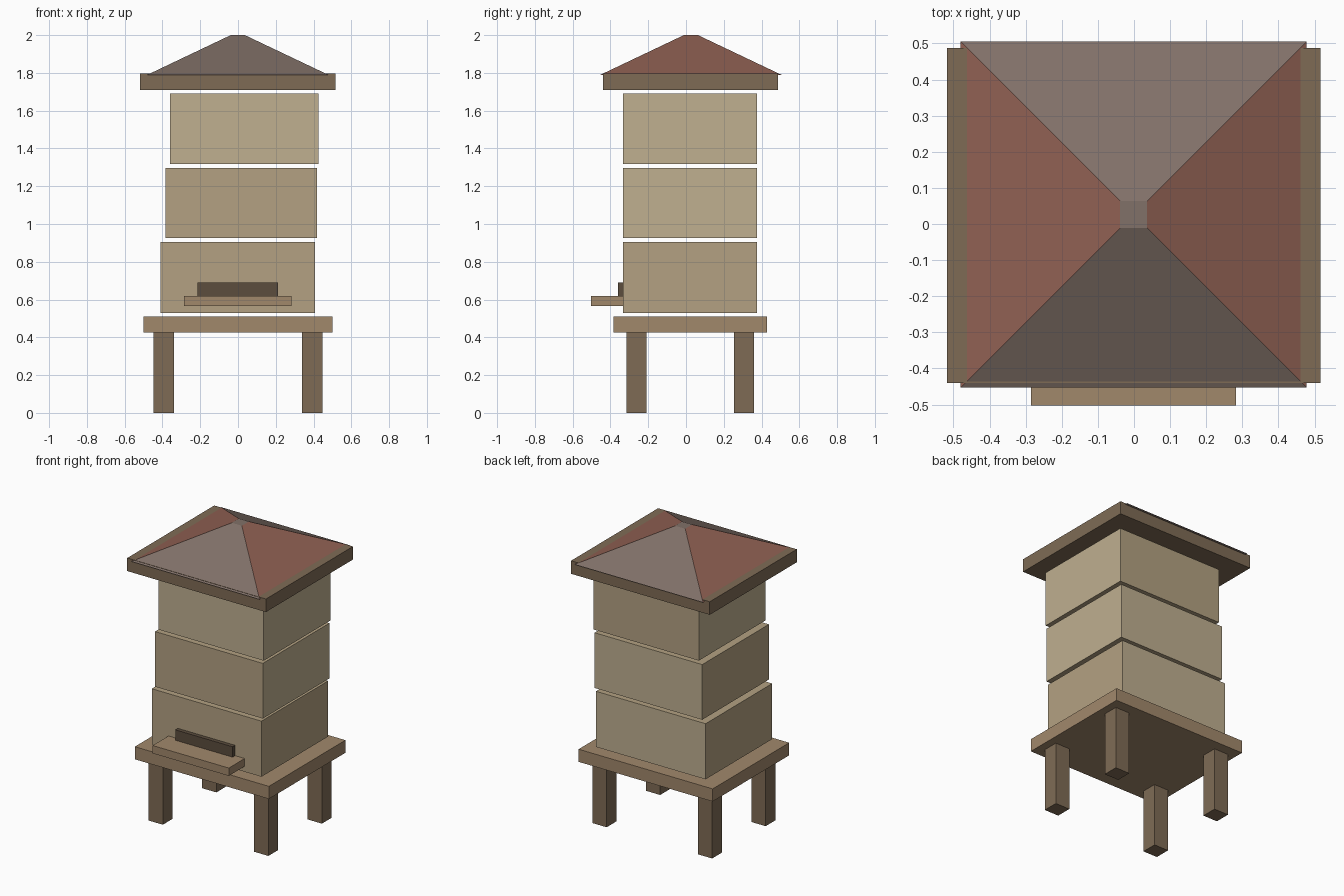
import bpy, bmesh

if "Cube" in bpy.data.objects:
    bpy.data.objects.remove(bpy.data.objects["Cube"])


def material(name, rgb):
    m = bpy.data.materials.new(name)
    m.diffuse_color = [(c / 255) ** 2.2 for c in rgb] + [1]
    m.use_nodes = True
    m.node_tree.nodes["Principled BSDF"].inputs["Base Color"].default_value = m.diffuse_color
    return m


tan = material("tan_wood", (178, 160, 129))
pale = material("pale_wood", (190, 174, 143))
plank = material("plank_wood", (160, 135, 107))
brown = material("brown_wood", (126, 107, 86))
dark = material("dark_wood", (92, 78, 64))
slate = material("grey_roof", (128, 112, 104))
red = material("red_roof", (145, 98, 85))


def block(name, x, y, z, mats, taper=None, sides=""):
    """Box from (min, max) ranges; taper shrinks the top about its centre.
    sides names the faces (front, right, back, left) using the second material."""
    bm = bmesh.new()
    bmesh.ops.create_cube(bm, size=1)
    cx, cy = sum(x) / 2, sum(y) / 2
    for v in bm.verts:
        k = taper if taper is not None and v.co.z > 0 else 1
        v.co = (cx + v.co.x * (x[1] - x[0]) * k,
                cy + v.co.y * (y[1] - y[0]) * k,
                z[1] if v.co.z > 0 else z[0])
    bm.normal_update()
    for f in bm.faces:
        n = f.normal
        if abs(n.z) < 0.95:
            if abs(n.x) > abs(n.y):
                side = "R" if n.x > 0 else "L"
            else:
                side = "B" if n.y > 0 else "F"
            f.material_index = int(side in sides)
    me = bpy.data.meshes.new(name)
    bm.to_mesh(me)
    bm.free()
    for m in mats:
        me.materials.append(m)
    ob = bpy.data.objects.new(name, me)
    bpy.context.collection.objects.link(ob)
    return ob


# Stand: four legs and a deck
for side, x in (("left", (-0.447, -0.34)), ("right", (0.34, 0.447))):
    for end, y in (("front", (-0.315, -0.21)), ("back", (0.255, 0.36))):
        block(f"{end}_{side}_leg", x, y, (0, 0.43), [brown])
block("stand_deck", (-0.5, 0.5), (-0.385, 0.43), (0.425, 0.51), [plank])

# Three stacked hive boxes, each slightly narrower and shifted
for name, x, z, sides in (("lower", (-0.41, 0.408), (0.53, 0.905), "B"),
                          ("middle", (-0.385, 0.418), (0.925, 1.297), "RB"),
                          ("upper", (-0.36, 0.425), (1.317, 1.69), "FRL")):
    block(f"{name}_hive_box", x, (-0.333, 0.377), z, [tan, pale], sides=sides)

# Entrance slot and landing board
block("landing_board", (-0.285, 0.283), (-0.502, -0.32), (0.567, 0.62), [plank])
block("entrance", (-0.215, 0.212), (-0.36, -0.32), (0.618, 0.69), [dark])

# Roof: slab with a truncated pyramid on top
block("roof_slab", (-0.518, 0.516), (-0.44, 0.487), (1.71, 1.798), [brown])
block("hipped_roof", (-0.48, 0.478), (-0.453, 0.505), (1.79, 2.0),
      [slate, red], taper=0.078, sides="LR")
